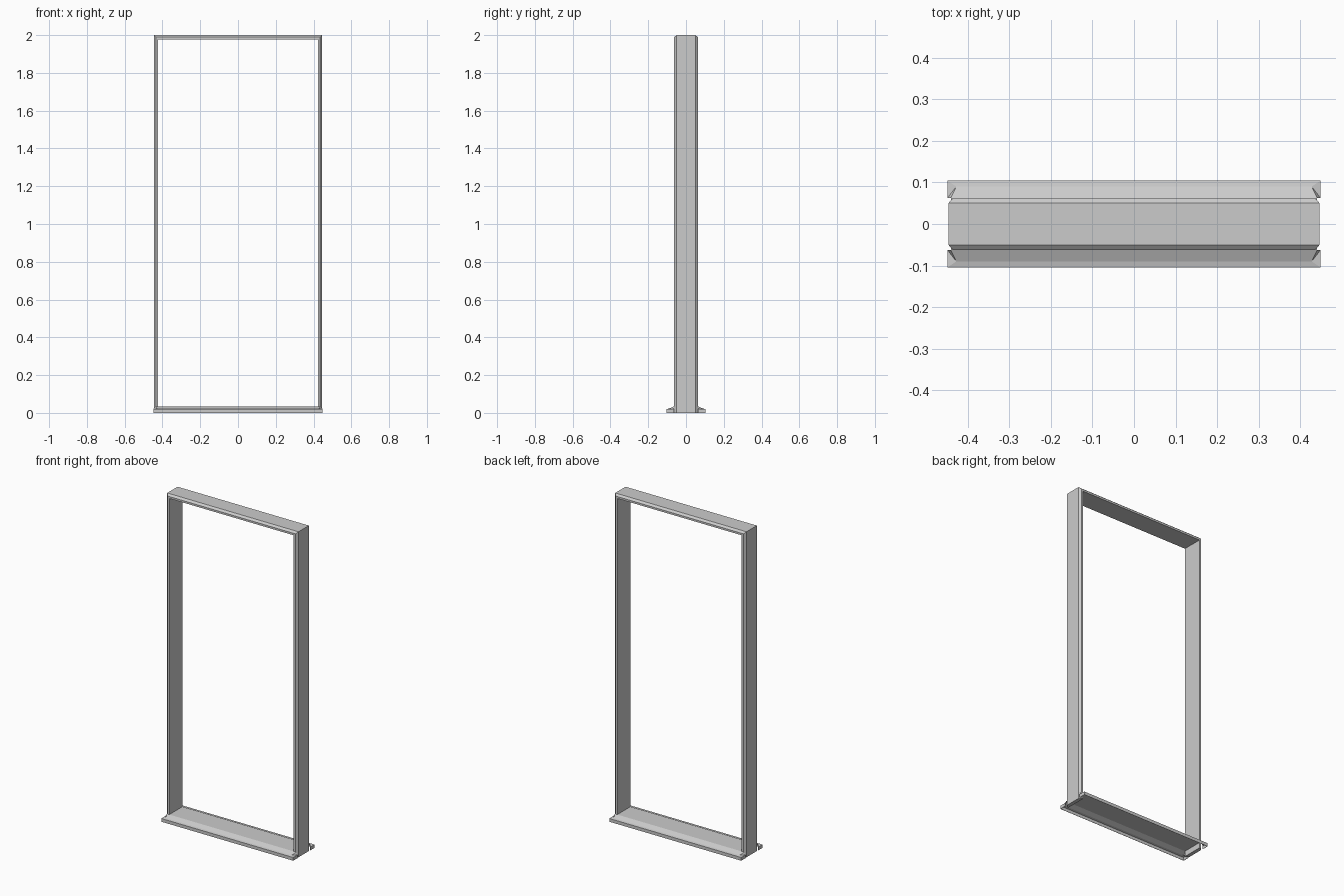
import bpy
import bmesh

if "Cube" in bpy.data.objects:
    bpy.data.objects.remove(bpy.data.objects["Cube"], do_unlink=True)

HALF_W, HEIGHT = 0.446, 2.0

# One plain grey for the whole model
grey = bpy.data.materials.new("plain grey")
grey.use_nodes = True
grey.diffuse_color = (0.6, 0.6, 0.6, 1)
grey.node_tree.nodes["Principled BSDF"].inputs["Base Color"].default_value = (0.6, 0.6, 0.6, 1)


def make_object(name, bm):
    bmesh.ops.recalc_face_normals(bm, faces=bm.faces)
    mesh = bpy.data.meshes.new(name)
    bm.to_mesh(mesh)
    bm.free()
    mesh.materials.append(grey)
    obj = bpy.data.objects.new(name, mesh)
    bpy.context.collection.objects.link(obj)
    return obj


# Jambs and header: chamfered section (inset, depth) mitred round an upside-down U
section = [(0, -0.05), (0.011, -0.063), (0.023, -0.063),
           (0.023, 0.063), (0.011, 0.063), (0, 0.05)]
bm = bmesh.new()
rings = []
for side, is_top in ((-1, False), (-1, True), (1, True), (1, False)):
    rings.append([bm.verts.new((side * (HALF_W - d), y, HEIGHT - d if is_top else 0))
                  for d, y in section])
for a, b in zip(rings, rings[1:]):
    for i in range(len(section)):
        j = (i + 1) % len(section)
        bm.faces.new((a[i], a[j], b[j], b[i]))
bm.faces.new(rings[0])
bm.faces.new(rings[-1])
make_object("jambs_and_header", bm)

# Threshold: open-bottomed shell with a sloping lip on each side
corner = {
    "foot": (0.448, 0.104, 0), "lip": (0.448, 0.104, 0.02),
    "slope": (0.427, 0.09, 0.023), "crown": (0.44, 0.063, 0.035),
    "rim": (0.448, 0.063, 0.02), "rim_foot": (0.448, 0.063, 0),
}
bm = bmesh.new()
v = {(sx, sy, key): bm.verts.new((sx * x, sy * y, z))
     for sx in (-1, 1) for sy in (-1, 1) for key, (x, y, z) in corner.items()}
for sy in (-1, 1):
    # lip face and two sloping strips
    for a, b in (("foot", "lip"), ("lip", "slope"), ("slope", "crown")):
        bm.faces.new((v[-1, sy, a], v[1, sy, a], v[1, sy, b], v[-1, sy, b]))
    # clipped ends of the lip
    for sx in (-1, 1):
        for keys in (("foot", "lip", "rim", "rim_foot"),
                     ("lip", "slope", "rim"), ("slope", "crown", "rim")):
            bm.faces.new([v[sx, sy, k] for k in keys])
# flat tread
bm.faces.new((v[-1, -1, "crown"], v[1, -1, "crown"], v[1, 1, "crown"], v[-1, 1, "crown"]))
threshold = make_object("threshold", bm)
shell = threshold.modifiers.new("shell", "SOLIDIFY")
shell.thickness = 0.002
shell.offset = -1
